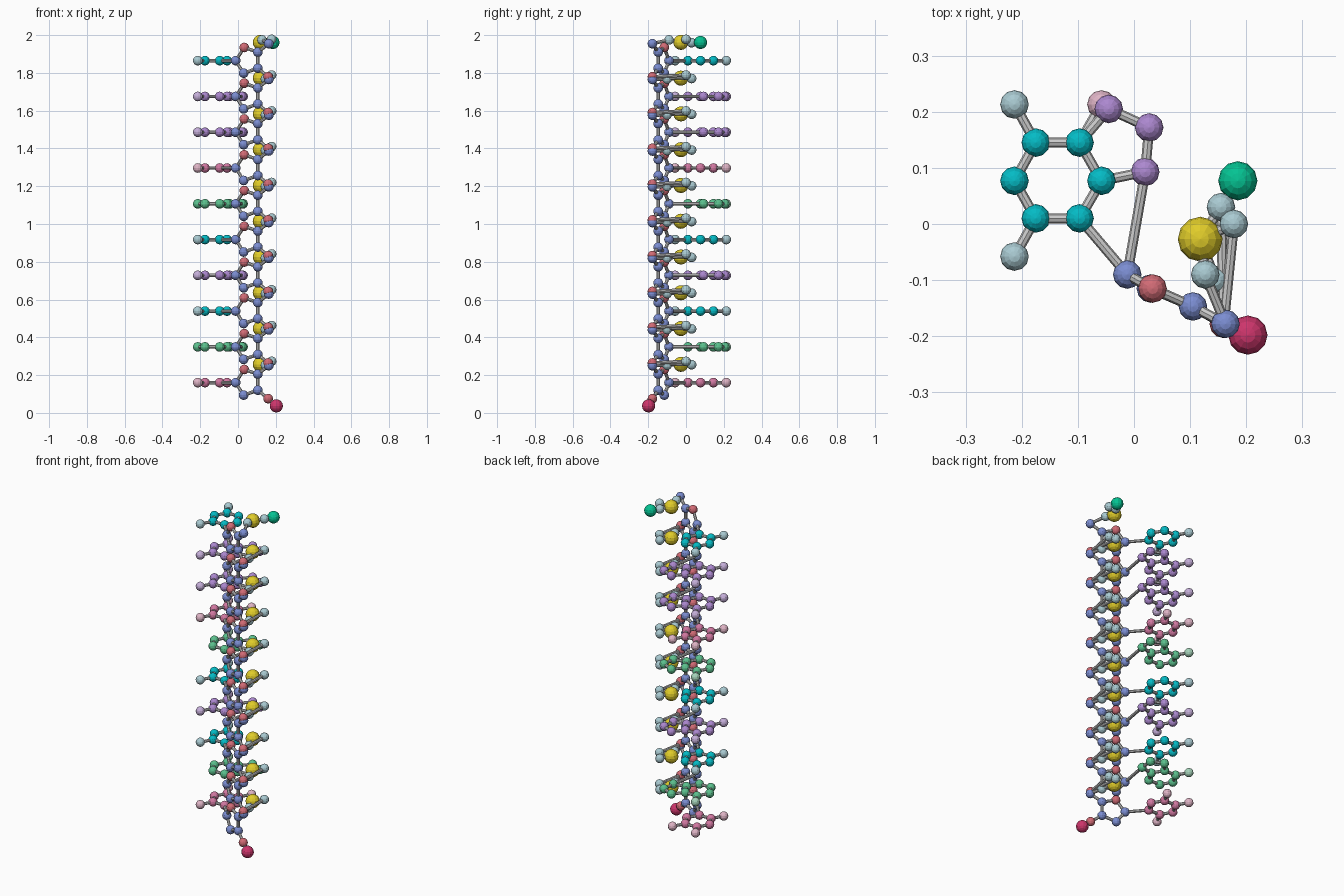
import bpy, bmesh
from mathutils import Vector, Matrix

if "Cube" in bpy.data.objects:
    bpy.data.objects.remove(bpy.data.objects["Cube"])

def material(name, rgb):
    m = bpy.data.materials.new(name)
    m.diffuse_color = (*[c ** 2.2 for c in rgb], 1)
    m.use_nodes = True
    m.node_tree.nodes["Principled BSDF"].inputs["Base Color"].default_value = m.diffuse_color
    return m

MATS = {
    "carbon": material("sugar_blue", (.48, .55, .82)),
    "oxygen": material("ring_red", (.82, .42, .46)),
    "phosphorus": material("yellow", (.88, .80, .18)),
    "pale": material("pale_blue", (.66, .79, .82)),
    "start": material("crimson", (.80, .22, .42)),
    "end": material("end_green", (.05, .76, .57)),
    "T": material("base_pink", (.82, .47, .63)), "T_pale": material("pale_pink", (.87, .70, .77)),
    "A": material("base_green", (.36, .75, .55)), "A_pale": material("pale_green", (.65, .83, .73)),
    "C": material("base_cyan", (.05, .73, .77)), "C_pale": material("pale_cyan", (.66, .79, .82)),
    "G": material("base_purple", (.67, .53, .81)), "G_pale": material("pale_purple", (.77, .68, .85)),
}
RADIUS = {"phosphorus": .04, "start": .035, "end": .035}

def finish(name, bm, mat=None):
    me = bpy.data.meshes.new(name)
    bm.to_mesh(me)
    bm.free()
    ob = bpy.data.objects.new(name, me)
    bpy.context.collection.objects.link(ob)
    if mat:
        me.materials.append(mat)

def atoms(name, points, kind):
    bm = bmesh.new()
    for p in points:
        bmesh.ops.create_uvsphere(bm, u_segments=12, v_segments=8, radius=RADIUS.get(kind, .0255),
                                  matrix=Matrix.Translation(p))
    finish(name, bm, MATS[kind])

def bonds(name, pairs):
    bm = bmesh.new()
    for a, b in pairs:
        a, b = Vector(a), Vector(b)
        d = b - a
        rot = d.to_track_quat('Z', 'Y').to_matrix().to_4x4()
        bmesh.ops.create_cone(bm, segments=8, radius1=.009, radius2=.009, depth=d.length,
                              matrix=Matrix.Translation((a + b) / 2) @ rot)
    finish(name, bm)

# flat base layout: six-ring, five-ring and side groups
RING = [(-.097, .01), (-.175, .01), (-.213, .077), (-.175, .145), (-.097, .145), (-.058, .077)]
FIVE = [(-.045, .205), (.027, .172), (.02, .093)]
SIDE = {"low": ((-.213, -.058), 1), "high": ((-.213, .213), 3), "methyl": ((-.058, .213), 4)}
GROUPS = {"T": ("low", "high", "methyl"), "A": ("high",), "C": ("low", "high"), "G": ("low", "high")}

# sugar and phosphate layout, z relative to the base plane
C1, C2, C3 = (-.012, -.09, 0), (.03, -.115, -.066), (.105, -.147, -.04)
C4, O4, C5 = (.105, -.147, .045), (.033, -.115, .07), (.163, -.178, .09)
O3 = (.16, -.178, -.085)
P, OA, OB = (.118, -.027, .097), (.178, 0, .113), (.155, .03, .095)

SEQUENCE = "TACGCATGGC"
STEP = .1894
for k, letter in enumerate(SEQUENCE):
    z = .16 + STEP * k
    last = k == len(SEQUENCE) - 1
    at = lambda p, dz=0: (p[0], p[1], z + dz + (p[2] if len(p) > 2 else 0))
    n = str(k + 1)

    # base
    ring = [at(p) for p in RING]
    pairs = [(ring[i], ring[i - 1]) for i in range(6)]
    body, joint = list(ring), ring[0]
    if letter in "AG":
        five = [at(p) for p in FIVE]
        body += five
        chain = [ring[4]] + five + [ring[5]]
        pairs += list(zip(chain, chain[1:]))
        joint = five[2]
    sides = [SIDE[g] for g in GROUPS[letter]]
    pairs += [(at(p), ring[i]) for p, i in sides]
    pairs.append((joint, at(C1)))
    atoms("base_atoms_" + n, body, letter)
    atoms("base_side_atoms_" + n, [at(p) for p, i in sides], letter + "_pale")
    bonds("base_bonds_" + n, pairs)

    # sugar ring
    atoms("sugar_carbons_" + n, [at(p) for p in (C1, C2, C3, C4, C5)], "carbon")
    atoms("sugar_oxygens_" + n, [at(p) for p in (O4, O3)], "oxygen")
    loop = [C1, C2, C3, C4, O4, C1]
    links = list(zip(loop, loop[1:])) + [(C4, C5), (C3, O3)]
    bonds("sugar_bonds_" + n, [(at(a), at(b)) for a, b in links])

    # phosphate, linked to the sugar above
    O5 = (.127, -.09, .11) if last else (.145, -.1, .092)
    atoms("phosphate_centre_" + n, [at(P)], "phosphorus")
    atoms("phosphate_oxygens_" + n, [at(p) for p in (O5, OA, OB)], "pale")
    pairs = [(at(a), at(b)) for a, b in ((C5, O5), (O5, P), (P, OA), (P, OB))]
    if not last:
        pairs += [(at(O3, STEP), at(OA)), (at(O3, STEP), at(OB))]
    bonds("phosphate_bonds_" + n, pairs)

# strand ends
first_o3, top_ob = (.16, -.178, .075), (.155, .03, .16 + STEP * 9 + .095)
start, end = (.203, -.198, .037), (.185, .077, 1.961)
atoms("strand_start", [start], "start")
atoms("strand_end", [end], "end")
bonds("end_bonds", [(first_o3, start), (top_ob, end)])
